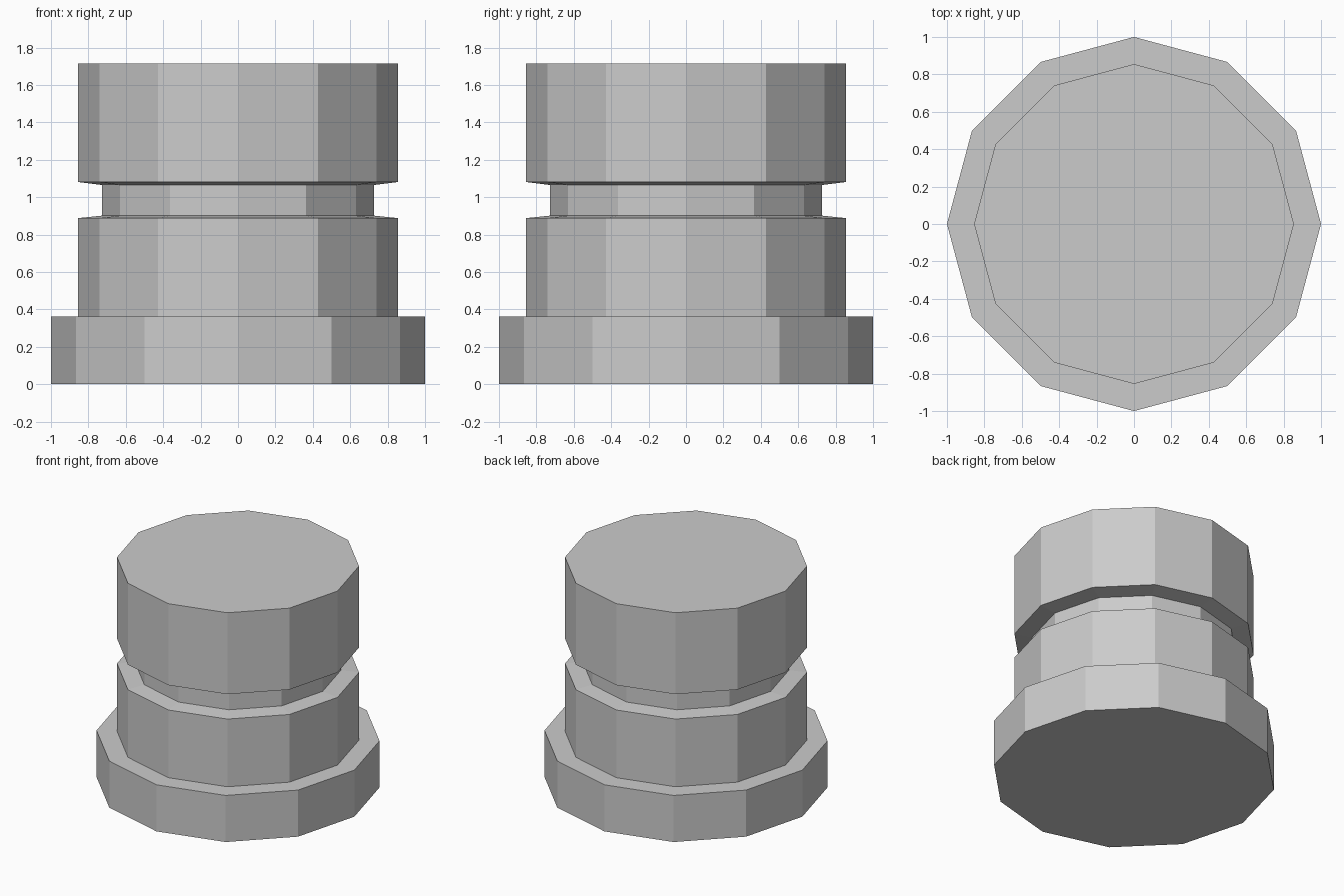
import bpy, bmesh
from math import cos, sin, tau

if "Cube" in bpy.data.objects:
    bpy.data.objects.remove(bpy.data.objects["Cube"])

SIDES = 12

# Profile (radius, height): wide foot, body, pinched groove, head
PROFILE = [(1.0, 0.0), (1.0, 0.362), (0.855, 0.362), (0.855, 0.888),
           (0.728, 0.901), (0.728, 1.065), (0.855, 1.081), (0.855, 1.714)]


def lathe(name, profile, sides):
    bm = bmesh.new()
    rings = [[bm.verts.new((r * cos(tau * i / sides), r * sin(tau * i / sides), z))
              for i in range(sides)] for r, z in profile]
    for low, high in zip(rings, rings[1:]):
        for i in range(sides):
            j = (i + 1) % sides
            bm.faces.new((low[i], low[j], high[j], high[i]))
    # Flat end caps
    bm.faces.new(rings[0][::-1])
    bm.faces.new(rings[-1])
    mesh = bpy.data.meshes.new(name)
    bm.to_mesh(mesh)
    bm.free()
    obj = bpy.data.objects.new(name, mesh)
    bpy.context.collection.objects.link(obj)
    return obj


# Flat-shaded grooved plug
lathe("grooved_plug", PROFILE, SIDES)
